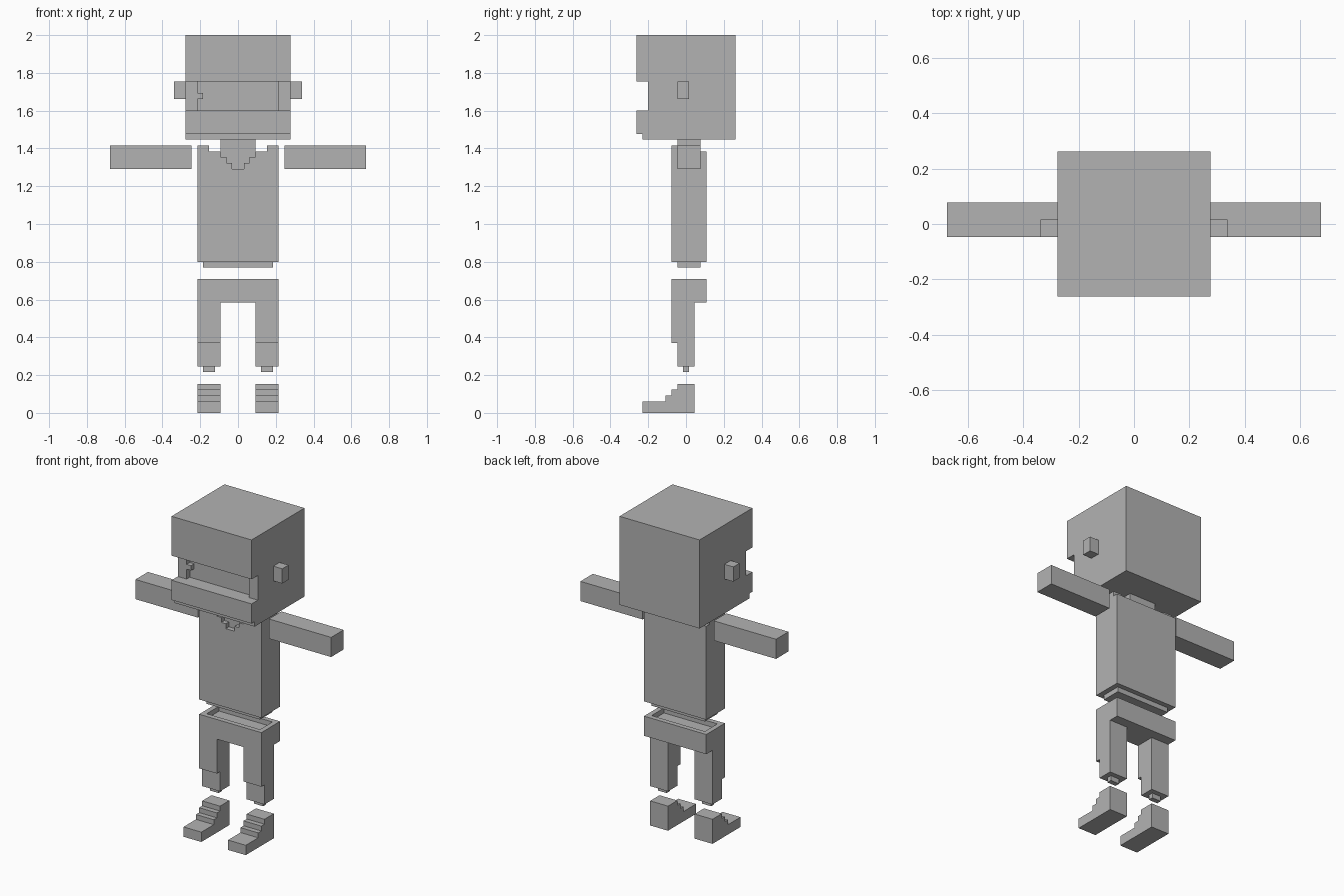
import bpy
import bmesh
from itertools import product
from math import radians
from mathutils import Vector

old = bpy.data.objects.get("Cube")
if old:
    bpy.data.objects.remove(old)

U = 2 / 65  # size of one block

grey = bpy.data.materials.new("plain grey")
grey.use_nodes = True
COLOR = (0.45, 0.45, 0.45, 1)
grey.diffuse_color = COLOR
grey.node_tree.nodes["Principled BSDF"].inputs["Base Color"].default_value = COLOR


def cells(box):
    """All block positions inside a box (x0, x1, y0, y1, z0, z1)."""
    x0, x1, y0, y1, z0, z1 = box
    return set(product(range(x0, x1), range(y0, y1), range(z0, z1)))


def flip(box):
    return (-box[1], -box[0]) + tuple(box[2:])


def part(name, add, cut=()):
    """Closed outer shell of the added boxes minus the cut boxes."""
    solid = set().union(*map(cells, add)).difference(*map(cells, cut))
    bm = bmesh.new()
    corners = {}

    def vert(p):
        if p not in corners:
            corners[p] = bm.verts.new(((p[0]) * U, (p[1] - 0.5) * U, p[2] * U))
        return corners[p]

    for cell in sorted(solid):
        for axis, side in product(range(3), (0, 1)):
            near = list(cell)
            near[axis] += 2 * side - 1
            if tuple(near) in solid:
                continue
            a, b = (axis + 1) % 3, (axis + 2) % 3
            loop = []
            for i, j in ((0, 0), (1, 0), (1, 1), (0, 1)):
                p = list(cell)
                p[axis] += side
                p[a] += i
                p[b] += j
                loop.append(vert(tuple(p)))
            bm.faces.new(loop if side else loop[::-1])
    # merge the block faces into large flat ones
    bmesh.ops.dissolve_limit(bm, angle_limit=radians(1), verts=bm.verts[:], edges=bm.edges[:])
    mesh = bpy.data.meshes.new(name)
    bm.to_mesh(mesh)
    bm.free()
    mesh.materials.append(grey)
    obj = bpy.data.objects.new(name, mesh)
    bpy.context.collection.objects.link(obj)
    return obj


def pair(name, add):
    part("left_" + name, add)
    part("right_" + name, [flip(b) for b in add])


# Head: cube with recessed face band, side posts, small nub and set-back chin
part("head",
     [(-9, 9, -8, 9, 47, 65)],
     [(-7, -6, -8, -5, 52, 54), (-7, -6, -8, -5, 55, 57), (-6, 7, -8, -5, 52, 57),
      (-9, 9, -8, -6, 52, 57), (-9, 9, -8, -7, 47, 48)])
pair("ear", [(9, 11, -1, 1, 54, 57)])

# Torso: raised shoulders, neck, waist plug and stepped V neckline
collar = [(-w, w, -2, -1, 42 + i, 46) for i, w in enumerate((1, 2, 3))]
part("torso",
     [(-7, 7, -2, 4, 26, 45), (-7, -5, -2, 3, 45, 46), (5, 7, -2, 3, 45, 46),
      (-3, 3, -1, 3, 45, 47), (-6, 6, -1, 3, 25, 26)],
     collar)

# Arms
pair("arm", [(8, 22, -1, 3, 42, 46)])

# Trousers: hip block with waist socket, stepped legs and ankle pegs
leg = [(3, 7, -2, 2, 12, 19), (3, 7, -1, 2, 8, 12), (4, 6, 0, 1, 7, 8)]
part("trousers",
     [(-7, 7, -2, 4, 19, 23)] + leg + [flip(b) for b in leg],
     [(-6, 6, -1, 3, 22, 23)])

# Shoes: long toe with steps rising to the ankle
pair("shoe", [(3, 7, -7, 2, 0, 2)] +
     [(3, 7, i - 3, 2, 0, i + 3) for i in range(3)])
